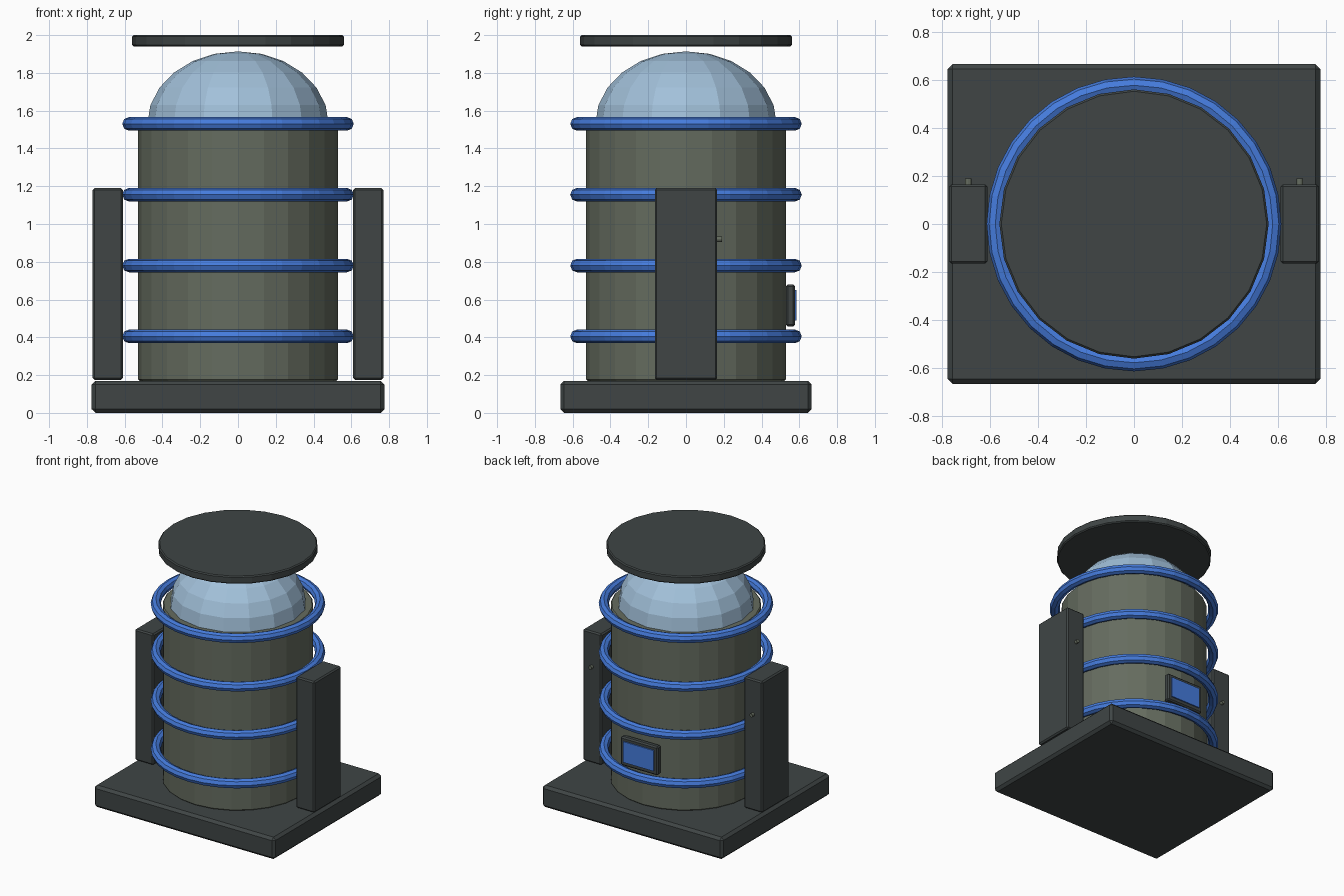
import bpy
import math

cube = bpy.data.objects.get("Cube")
if cube:
    bpy.data.objects.remove(cube, do_unlink=True)


def material(name, rgb):
    mat = bpy.data.materials.new(name)
    mat.use_nodes = True
    mat.diffuse_color = (*rgb, 1)
    mat.node_tree.nodes["Principled BSDF"].inputs["Base Color"].default_value = (*rgb, 1)
    return mat


dark = material("dark grey metal", (0.05, 0.06, 0.06))
olive = material("olive grey shell", (0.13, 0.15, 0.115))
blue = material("coil blue", (0.06, 0.2, 0.72))
glass = material("pale blue dome", (0.36, 0.53, 0.7))


def finish(name, mat, bevel=0.0):
    """Name and colour the active object, with an optional chamfer."""
    obj = bpy.context.object
    obj.name = obj.data.name = name
    obj.data.materials.append(mat)
    if bevel:
        mod = obj.modifiers.new("chamfer", "BEVEL")
        mod.width = bevel
        mod.segments = 1
        mod.limit_method = "ANGLE"
        mod.angle_limit = math.radians(40)
    return obj


def box(name, mat, lo, hi, bevel=0.0):
    centre = [(a + b) / 2 for a, b in zip(lo, hi)]
    bpy.ops.mesh.primitive_cube_add(size=1, location=centre)
    bpy.context.object.scale = [b - a for a, b in zip(lo, hi)]
    bpy.ops.object.transform_apply(location=False, rotation=False, scale=True)
    return finish(name, mat, bevel)


def drum(name, mat, radius, z0, z1, bevel):
    bpy.ops.mesh.primitive_cylinder_add(vertices=24, radius=radius, depth=z1 - z0,
                                        location=(0, 0, (z0 + z1) / 2))
    return finish(name, mat, bevel)


# Base slab, main tank and floating cap
box("base", dark, (-0.775, -0.665, 0), (0.775, 0.665, 0.17), 0.02)
drum("tank", olive, 0.53, 0.17, 1.53, 0.008)
drum("top_cap", dark, 0.56, 1.94, 2.0, 0.008)

# Flattened dome, its lower half sunk in the tank
bpy.ops.mesh.primitive_uv_sphere_add(segments=16, ring_count=12, radius=0.48,
                                     location=(0, 0, 1.53))
bpy.context.object.scale.z = 0.8
bpy.ops.object.transform_apply(location=False, rotation=False, scale=True)
finish("dome", glass)

# Coil rings around the tank
for i in range(4):
    bpy.ops.mesh.primitive_torus_add(major_radius=0.577, minor_radius=0.036,
                                     major_segments=32, minor_segments=8,
                                     location=(0, 0, 0.405 + 0.375 * i))
    finish(f"coil_ring_{i + 1}", blue)

# Side pillars, each with a small knob on the back
for side, s in (("left", 1), ("right", -1)):
    xs = sorted((0.61 * s, 0.77 * s))
    box(f"{side}_pillar", dark, (xs[0], -0.165, 0.175), (xs[1], 0.165, 1.19), 0.01)
    bpy.ops.mesh.primitive_cylinder_add(vertices=12, radius=0.014, depth=0.04,
                                        location=(0.69 * s, 0.17, 0.92),
                                        rotation=(math.pi / 2, 0, 0))
    finish(f"{side}_knob", olive)

# Control panel with a screen on the back
box("control_panel", dark, (-0.16, 0.53, 0.457), (0.16, 0.577, 0.68), 0.01)
box("panel_screen", blue, (-0.13, 0.577, 0.49), (0.13, 0.586, 0.65))
